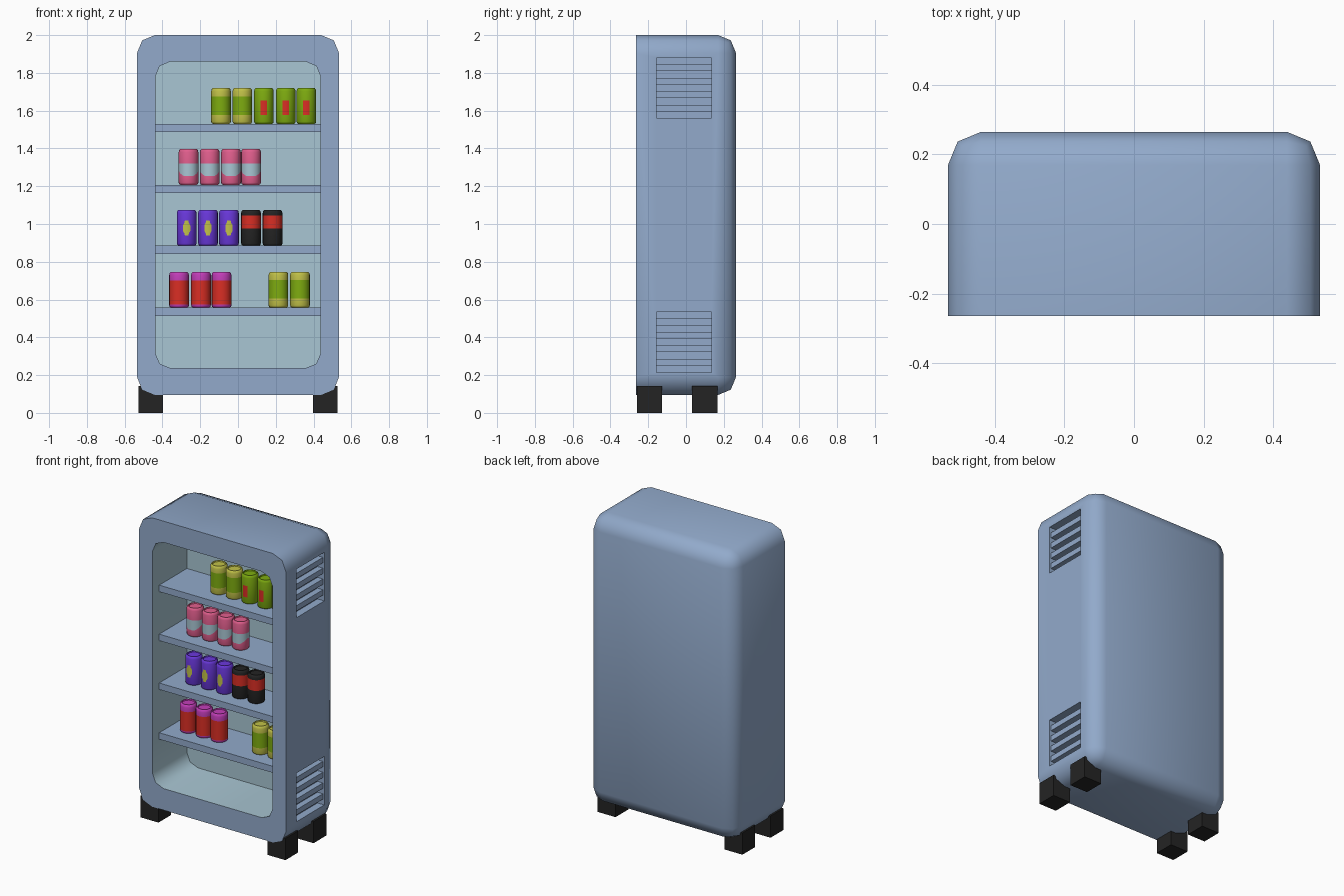
import bpy, bmesh, math

if "Cube" in bpy.data.objects:
    bpy.data.objects.remove(bpy.data.objects["Cube"])


def material(name, rgb):
    """Material from 0-255 display values, stored as linear."""
    m = bpy.data.materials.new(name)
    m.diffuse_color = [((c / 255 + 0.055) / 1.055) ** 2.4 if c > 10 else c / 3294 for c in rgb] + [1]
    m.use_nodes = True
    m.node_tree.nodes["Principled BSDF"].inputs["Base Color"].default_value = m.diffuse_color
    return m


BLUE = material("steel_blue", (146, 170, 203))
PALE = material("pale_teal", (169, 198, 211))
YELLOW = material("mustard_yellow", (194, 194, 72))
GREEN = material("leaf_green", (126, 172, 16))
RED = material("red", (218, 46, 36))
PINK = material("pink", (226, 95, 142))
PURPLE = material("purple", (106, 56, 220))
BLACK = material("black", (36, 36, 36))
MAGENTA = material("magenta", (196, 62, 186))


def finish(bm, name, mats, smooth=None):
    bmesh.ops.recalc_face_normals(bm, faces=bm.faces[:])
    me = bpy.data.meshes.new(name)
    bm.to_mesh(me)
    bm.free()
    for m in mats:
        me.materials.append(m)
    ob = bpy.data.objects.new(name, me)
    bpy.context.collection.objects.link(ob)
    if smooth:
        smooth_by_angle(ob, smooth)
    return ob


def activate(ob):
    bpy.ops.object.select_all(action='DESELECT')
    ob.select_set(True)
    bpy.context.view_layer.objects.active = ob


def smooth_by_angle(ob, degrees):
    activate(ob)
    bpy.ops.object.shade_smooth_by_angle(angle=math.radians(degrees))


def box_bm(lo, hi):
    bm = bmesh.new()
    bmesh.ops.create_cube(bm, size=1)
    for v in bm.verts:
        v.co = [(l + h) / 2 + c * (h - l) for l, h, c in zip(lo, hi, v.co)]
    return bm


def box(name, lo, hi, mat):
    return finish(box_bm(lo, hi), name, [mat])


def cut(ob, cutter):
    mod = ob.modifiers.new("cut", 'BOOLEAN')
    mod.operation = 'DIFFERENCE'
    mod.solver = 'EXACT'
    mod.object = cutter
    activate(ob)
    bpy.ops.object.modifier_apply(modifier=mod.name)
    bpy.data.objects.remove(cutter)


# Cabinet: rounded everywhere except around the front face
FRONT, BACK = -0.265, 0.265
bm = box_bm((-0.535, FRONT, 0.095), (0.535, BACK, 2.0))
edges = [e for e in bm.edges if any(v.co.y > 0 for v in e.verts)]
bmesh.ops.bevel(bm, geom=edges, offset=0.095, segments=2, profile=0.5, affect='EDGES')
cabinet = finish(bm, "cabinet", [BLUE, PALE])

# Rounded display cavity
INNER = 0.093
bm = box_bm((-0.438, -0.4, 0.237), (0.438, INNER, 1.86))
edges = [e for e in bm.edges if abs(e.verts[0].co.y - e.verts[1].co.y) > 0.1]
bmesh.ops.bevel(bm, geom=edges, offset=0.08, segments=2, profile=0.5, affect='EDGES')
cut(cabinet, finish(bm, "cavity_cutter", []))

# Vent pockets with slats, right side only
for label, z0 in (("lower", 0.215), ("upper", 1.56)):
    step = 0.32 / 9
    cut(cabinet, box("vent_cutter", (0.485, -0.155, z0), (0.6, 0.135, z0 + 0.32), BLUE))
    for i in range(4):
        z = z0 + step * (2 * i + 1)
        box(f"{label}_vent_slat_{i + 1}", (0.48, -0.155, z), (0.525, 0.135, z + step), BLUE)

# Cavity walls get the pale colour
for p in cabinet.data.polygons:
    c = p.center
    inside = abs(c.x) < 0.442 and FRONT + 0.01 < c.y < INNER + 0.01 and 0.23 < c.z < 1.87
    p.material_index = 1 if inside else 0
smooth_by_angle(cabinet, 50)

# Shelves
SHELVES = [1.53, 1.207, 0.885, 0.557]
for i, z in enumerate(SHELVES):
    box(f"shelf_{i + 1}", (-0.44, -0.195, z - 0.043), (0.44, INNER + 0.004, z), BLUE)

# Feet
for side, x in (("left", -0.528), ("right", 0.398)):
    for end, y in (("front", -0.26), ("back", 0.033)):
        box(f"{end}_{side}_foot", (x, y, 0), (x + 0.13, y + 0.133, 0.143), BLACK)

R, H, N = 0.052, 0.19, 24


def can(name, x, z, mats, band=None, label=None, wavy=False):
    """Lathed can; band = (low, high) coloured ring, label = [(z, half width)] front plate."""
    bm = bmesh.new()
    profile = [(0.042, 0), (0.049, 0.004), (R, 0.012)]
    profile += [(R, h) for h in band or ()]
    profile += [(R, 0.174), (0.049, 0.184), (0.043, H), (0.039, H), (0.037, 0.183)]
    rings = []
    for r, h in profile:
        ring = []
        for i in range(N):
            a = math.tau * i / N
            lift = 0
            if wavy and band and h == band[0]:  # scalloped lower edge, dipping near the front
                lift = 0.03 * abs(math.sin(a)) ** 2 + 0.008 * max(0, math.cos(4 * a))
            ring.append(bm.verts.new((r * math.sin(a), -r * math.cos(a), h + lift)))
        rings.append(ring)
    for k in range(len(rings) - 1):
        for i in range(N):
            j = (i + 1) % N
            f = bm.faces.new((rings[k][i], rings[k][j], rings[k + 1][j], rings[k + 1][i]))
            f.material_index = 1 if band and k == 3 else 0
    bm.faces.new(rings[0][::-1])
    bm.faces.new(rings[-1])
    if label:
        rows = []
        for h, w in label:
            angles = [math.asin(w / R) * t / 3 for t in range(-3, 4)]
            rows.append([bm.verts.new(((R + 0.001) * math.sin(a), -(R + 0.001) * math.cos(a), h)) for a in angles])
        for lo, hi in zip(rows, rows[1:]):
            for i in range(6):
                f = bm.faces.new((lo[i], lo[i + 1], hi[i + 1], hi[i]))
                f.material_index = 1
    ob = finish(bm, name, mats, 40)
    ob.location = (x, -0.07, z)


# Cans: name, shelf, x positions, style
OVAL = [(0.054, 0.009), (0.066, 0.012), (0.078, 0.019), (0.108, 0.019), (0.12, 0.012), (0.133, 0.009)]
ROWS = [
    ("lime_can", 0, (-0.09, 0.023), dict(mats=[YELLOW, GREEN], band=(0.048, 0.146))),
    ("green_can", 0, (0.137, 0.253, 0.362), dict(mats=[GREEN, RED], label=[(0.048, 0.017), (0.123, 0.017)])),
    ("pink_can", 1, (-0.262, -0.15, -0.037, 0.069), dict(mats=[PINK, PALE], band=(0.04, 0.112), wavy=True)),
    ("purple_can", 2, (-0.272, -0.159, -0.048), dict(mats=[PURPLE, YELLOW], label=OVAL)),
    ("black_can", 2, (0.069, 0.183), dict(mats=[BLACK, RED], band=(0.09, 0.16))),
    ("magenta_can", 3, (-0.312, -0.196, -0.087), dict(mats=[MAGENTA, RED], band=(0.018, 0.145))),
    ("low_lime_can", 3, (0.214, 0.328), dict(mats=[YELLOW, GREEN], band=(0.048, 0.146))),
]
for name, shelf, xs, style in ROWS:
    for i, x in enumerate(xs):
        can(f"{name}_{i + 1}", x, SHELVES[shelf], **style)
